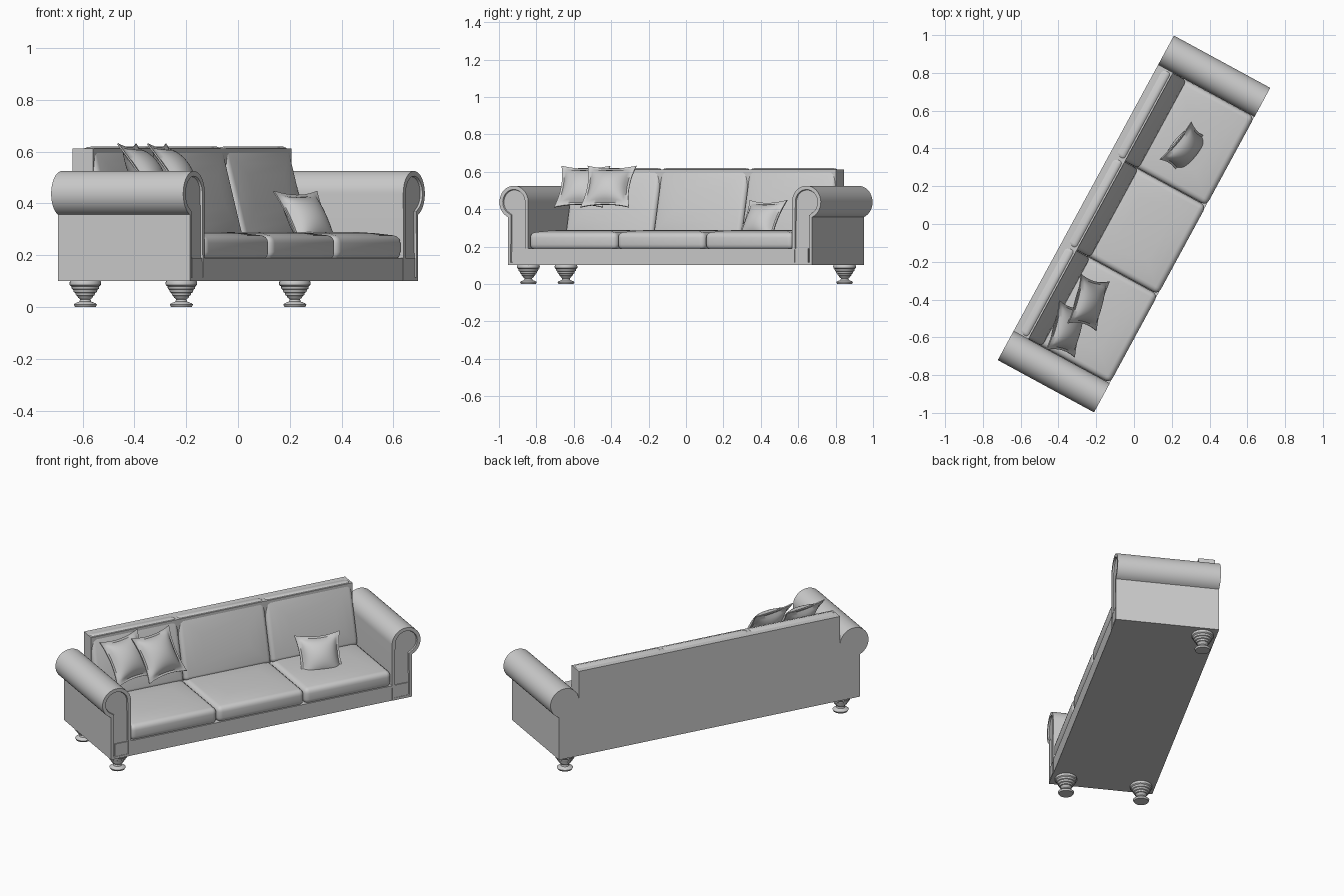
import bpy, bmesh, math
from mathutils import Matrix, Vector

if "Cube" in bpy.data.objects:
    bpy.data.objects.remove(bpy.data.objects["Cube"])

TURN = Matrix.Rotation(math.radians(61.5), 4, 'Z')   # whole sofa is turned on the floor
rad = math.radians

fabric = bpy.data.materials.new("grey_fabric")
fabric.diffuse_color = (0.6, 0.6, 0.6, 1)
fabric.use_nodes = True
fabric.node_tree.nodes["Principled BSDF"].inputs["Base Color"].default_value = fabric.diffuse_color


def finish(bm, name, matrix=TURN, angle=35):
    bmesh.ops.recalc_face_normals(bm, faces=bm.faces)
    me = bpy.data.meshes.new(name)
    bm.to_mesh(me)
    bm.free()
    me.materials.append(fabric)
    ob = bpy.data.objects.new(name, me)
    bpy.context.collection.objects.link(ob)
    ob.matrix_world = matrix
    bpy.ops.object.select_all(action='DESELECT')
    ob.select_set(True)
    bpy.context.view_layer.objects.active = ob
    bpy.ops.object.shade_smooth_by_angle(angle=rad(angle))
    return ob


def box(name, lo, hi):
    lo, hi = Vector(lo), Vector(hi)
    bm = bmesh.new()
    bmesh.ops.create_cube(bm, size=1)
    for v in bm.verts:
        v.co = Vector((v.co[i] * (hi[i] - lo[i]) + (lo[i] + hi[i]) / 2 for i in range(3)))
    finish(bm, name)


def cushion(name, size, matrix, bevel, puff):
    """Rounded block whose upper face swells in two steps."""
    bm = bmesh.new()
    bmesh.ops.create_cube(bm, size=1)
    bmesh.ops.scale(bm, vec=size, verts=bm.verts)
    bmesh.ops.bevel(bm, geom=bm.edges[:], offset=bevel, segments=4, profile=0.5, affect='EDGES')
    bm.normal_update()
    top = max(bm.faces, key=lambda f: f.calc_center_median().z + f.calc_area())
    for share in (0.65, 0.35):
        bmesh.ops.inset_region(bm, faces=[top], thickness=0.07, depth=0)
        for v in top.verts:
            v.co.z += puff * share
    finish(bm, name, TURN @ matrix)


def arm(name, side):
    """Keyhole profile: straight wall with a rolled top."""
    cx, cz, r = 0.89, 0.4375, 0.0875
    pts = [(0.804, 0.1), (0.924, 0.1)]
    start = -math.acos(0.034 / r)
    for i in range(33):
        a = start + (math.pi - start) * i / 32
        pts.append((cx + r * math.cos(a), cz + r * math.sin(a)))
    bm = bmesh.new()
    front = bm.faces.new([bm.verts.new((side * x, -0.29, z)) for x, z in pts])
    ext = bmesh.ops.extrude_face_region(bm, geom=[front], use_keep_orig=True)
    for v in ext['geom']:
        if isinstance(v, bmesh.types.BMVert):
            v.co.y = 0.29
    bmesh.ops.recalc_face_normals(bm, faces=bm.faces)
    face = min((f for f in bm.faces if len(f.verts) > 10), key=lambda f: f.calc_center_median().y)
    # recessed panel on the arm front
    bmesh.ops.inset_region(bm, faces=[face], thickness=0.02, depth=0)
    bmesh.ops.inset_region(bm, faces=[face], thickness=0.003, depth=-0.008)
    finish(bm, name)


def leg(name, x, y):
    """Turned foot made by spinning a profile."""
    prof = [(0, 0.004), (0.04, 0.004), (0.045, 0.01), (0.04, 0.014), (0.023, 0.021),
            (0.02, 0.03), (0.028, 0.036), (0.031, 0.043), (0.036, 0.045), (0.038, 0.054),
            (0.044, 0.057), (0.047, 0.067), (0.052, 0.07), (0.054, 0.08), (0.06, 0.085),
            (0.061, 0.095), (0.058, 0.102), (0, 0.102)]
    bm = bmesh.new()
    vs = [bm.verts.new((r, 0, z - 0.004 if z < 0.01 else z)) for r, z in prof]
    es = [bm.edges.new(p) for p in zip(vs, vs[1:])]
    bmesh.ops.spin(bm, geom=vs + es, cent=(0, 0, 0), axis=(0, 0, 1),
                   angle=2 * math.pi, steps=24, use_duplicate=False)
    bmesh.ops.remove_doubles(bm, verts=bm.verts, dist=0.0003)
    finish(bm, name, TURN @ Matrix.Translation((x, y, 0)))


def pillow(name, loc, yaw, tilt, half, thick):
    """Square throw pillow with pinched sides and a flat flange."""
    bm = bmesh.new()
    for sign in (1, -1):
        grid = bmesh.ops.create_grid(bm, x_segments=20, y_segments=20, size=1)
        for v in grid['verts']:
            x, y = v.co.x, v.co.y
            fx, fy = max(0, 1 - (x / 0.86) ** 2), max(0, 1 - (y / 0.86) ** 2)
            h = 0.003 + thick * (fx * fy) ** 0.55
            v.co = (half * x * (1 - 0.14 * (1 - y * y)),
                    half * y * (1 - 0.14 * (1 - x * x)), sign * h)
    rim = [e for e in bm.edges if e.is_boundary]
    bmesh.ops.bridge_loops(bm, edges=rim)
    m = (Matrix.Translation(loc) @ Matrix.Rotation(rad(yaw), 4, 'Z')
         @ Matrix.Rotation(rad(90 - tilt), 4, 'X'))
    finish(bm, name, m, 50)


# frame
box("base", (-0.9, -0.288, 0.1), (0.9, 0.29, 0.19))
box("back_board", (-0.803, 0.2, 0.1), (0.803, 0.29, 0.612))
for side, word in ((-1, "left"), (1, "right")):
    arm(word + "_arm", side)

# seat and back cushions, three across
for i, word in enumerate(("left", "middle", "right")):
    x = (i - 1) * 0.535
    cushion(word + "_seat_cushion", (0.534, 0.46, 0.095),
            Matrix.Translation((x, -0.06, 0.2295)), 0.03, 0.012)
    cushion(word + "_back_cushion", (0.534, 0.37, 0.085),
            Matrix.Translation((x, 0.202, 0.435)) @ Matrix.Rotation(rad(75), 4, 'X'), 0.025, 0.012)

# three turned feet
leg("front_left_leg", -0.845, -0.21)
leg("back_left_leg", -0.845, 0.212)
leg("back_right_leg", 0.85, 0.212)

# throw pillows
pillow("left_pillow", (-0.355, -0.555, 0.52), 75, 35, 0.135, 0.055)
pillow("second_pillow", (-0.24, -0.415, 0.52), 75, 35, 0.135, 0.055)
pillow("right_pillow", (0.27, 0.40, 0.335), 50, 30, 0.13, 0.055)
